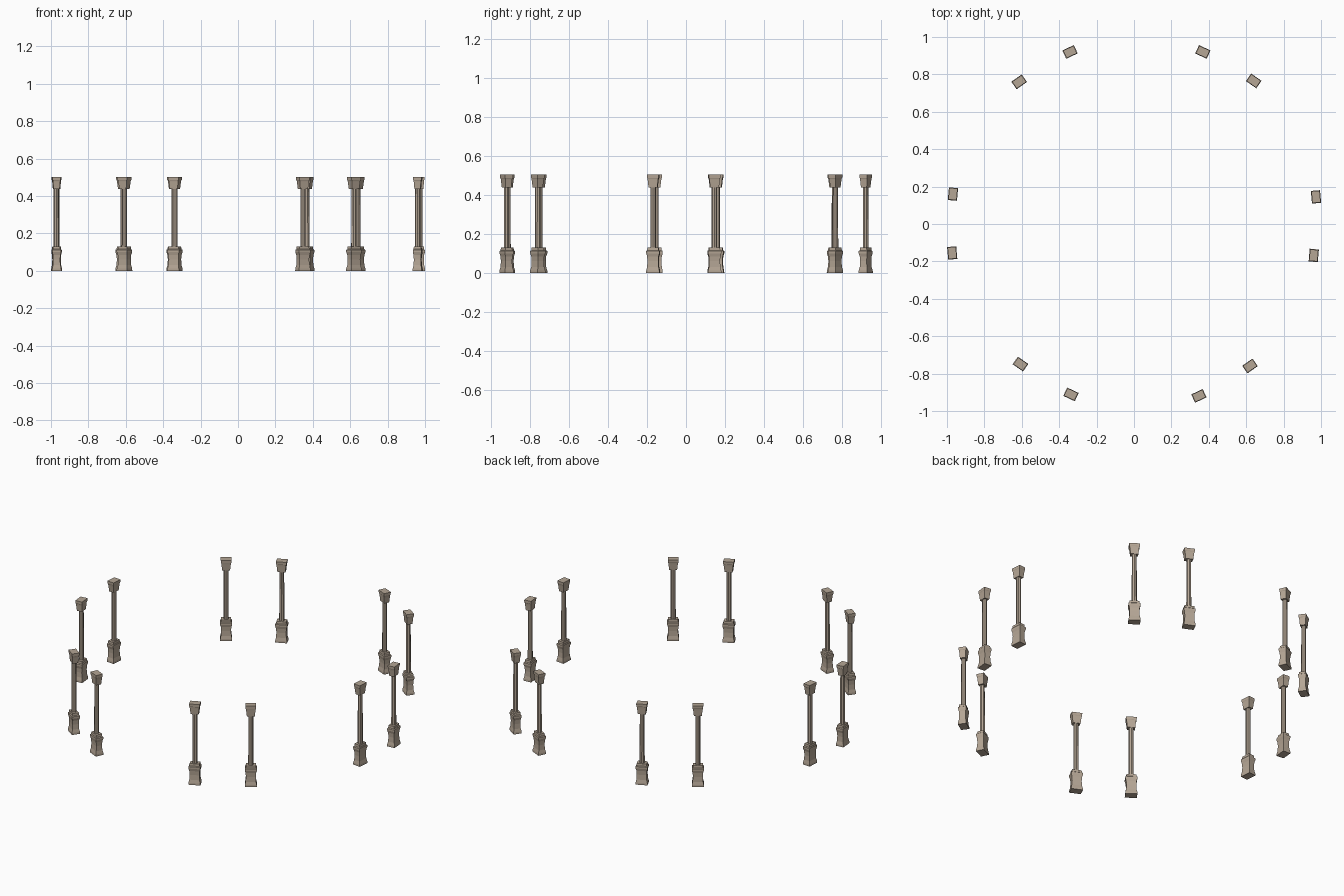
import bpy, bmesh, math

cube = bpy.data.objects.get("Cube")
if cube:
    bpy.data.objects.remove(cube, do_unlink=True)

stone = bpy.data.materials.new("tan_stone")
stone.use_nodes = True
colour = (0.46, 0.38, 0.30, 1)
stone.diffuse_color = colour
stone.node_tree.nodes["Principled BSDF"].inputs["Base Color"].default_value = colour


def finish(name, bm):
    mesh = bpy.data.meshes.new(name)
    bm.to_mesh(mesh)
    bm.free()
    mesh.materials.append(stone)
    return mesh


def loft(name, rings):
    """Rectangular stack; each ring is (width, depth, height)."""
    bm = bmesh.new()
    loops = []
    for w, d, z in rings:
        loops.append([bm.verts.new((sx * w / 2, sy * d / 2, z))
                      for sx, sy in ((-1, -1), (1, -1), (1, 1), (-1, 1))])
    for a, b in zip(loops, loops[1:]):
        for i in range(4):
            j = (i + 1) % 4
            bm.faces.new((a[i], a[j], b[j], b[i]))
    bm.faces.new(loops[0][::-1])
    bm.faces.new(loops[-1])
    return finish(name, bm)


# Flared pedestal with a waist and a stepped moulding
base = loft("base", [
    (0.068, 0.049, 0), (0.067, 0.048, 0.012), (0.059, 0.040, 0.030),
    (0.056, 0.037, 0.060), (0.059, 0.040, 0.085), (0.068, 0.047, 0.100),
    (0.068, 0.047, 0.112), (0.058, 0.039, 0.116), (0.056, 0.037, 0.130)])

# Capital widening upward to a slab
capital = loft("capital", [
    (0.045, 0.032, 0.437), (0.047, 0.034, 0.448), (0.053, 0.038, 0.475),
    (0.056, 0.040, 0.484), (0.060, 0.043, 0.487), (0.061, 0.044, 0.503)])

# Slender eight-sided shaft
bm = bmesh.new()
bmesh.ops.create_cone(bm, cap_ends=True, segments=8, radius1=0.0148,
                      radius2=0.0138, depth=0.32)
bmesh.ops.translate(bm, verts=bm.verts, vec=(0, 0, 0.285))
shaft = finish("shaft", bm)

# Six slightly uneven pairs around a ring: positions of each column
pairs = [
    ((0.961, -0.168), (0.973, 0.145)), ((0.640, 0.765), (0.368, 0.920)),
    ((-0.342, 0.920), (-0.614, 0.760)), ((-0.968, 0.160), (-0.972, -0.155)),
    ((-0.607, -0.749), (-0.337, -0.911)), ((0.347, -0.919), (0.620, -0.759))]

# Each column stands square to the ring, turned toward its pair
for i, pair in enumerate(pairs):
    for (x, y), side in zip(pair, (-1, 1)):
        for part in (base, shaft, capital):
            label = "first" if side < 0 else "second"
            ob = bpy.data.objects.new(f"pair_{i + 1}_{label}_{part.name}", part)
            ob.location = (x, y, 0)
            ob.rotation_euler.z = math.radians(60 * i + 5 * side + 90)
            bpy.context.collection.objects.link(ob)
